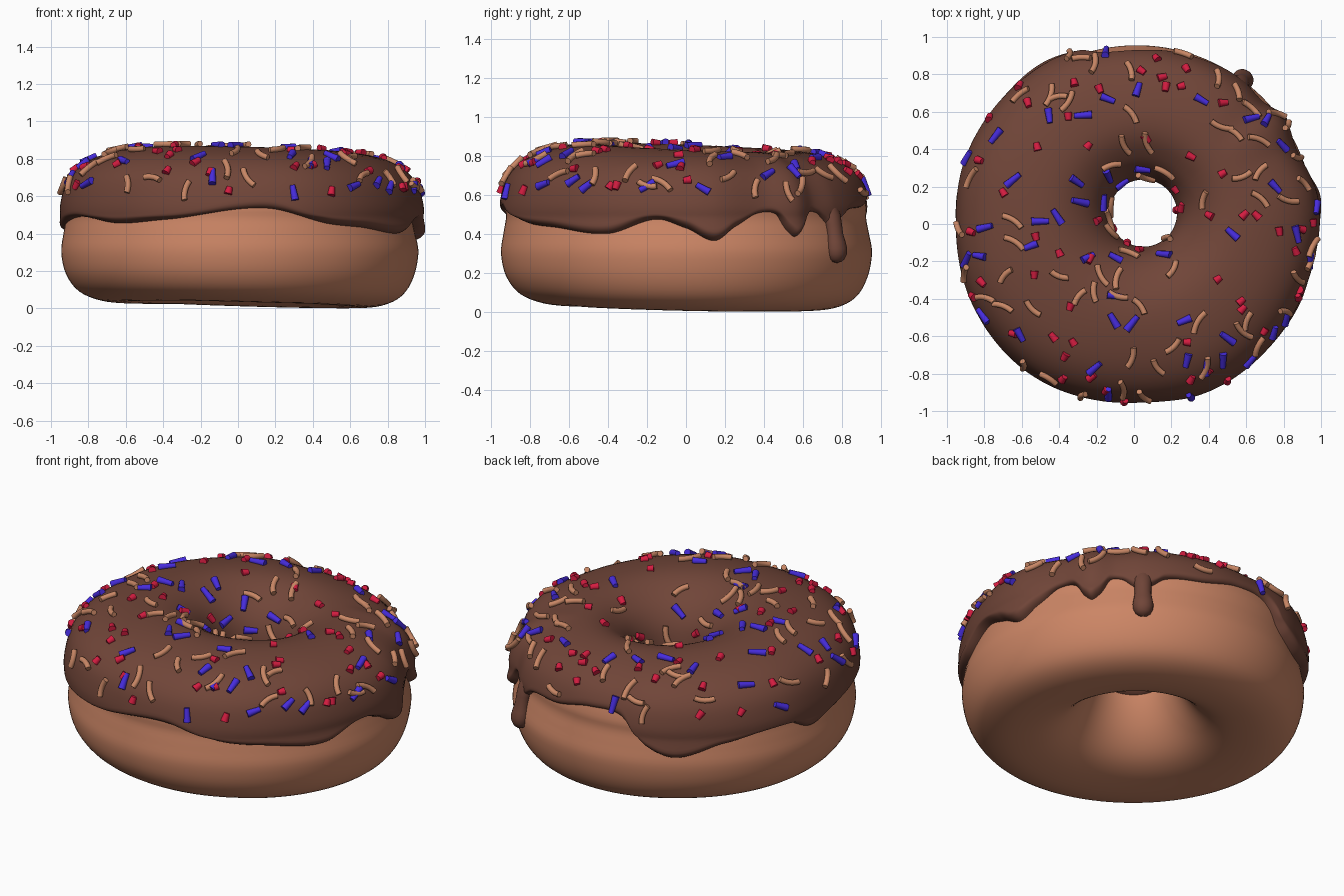
import bpy, bmesh, math, random
from mathutils import Vector, Matrix

if "Cube" in bpy.data.objects:
    bpy.data.objects.remove(bpy.data.objects["Cube"])

random.seed(7)


def material(name, rgb):
    m = bpy.data.materials.new(name)
    m.diffuse_color = (*rgb, 1)
    m.use_nodes = True
    m.node_tree.nodes["Principled BSDF"].inputs["Base Color"].default_value = m.diffuse_color
    return m


DOUGH = material("baked dough", (0.60, 0.235, 0.13))
ICING = material("chocolate icing", (0.163, 0.060, 0.040))
TAN = material("tan sprinkle", (0.58, 0.24, 0.13))
BLUE = material("blue sprinkle", (0.062, 0.025, 0.72))
RED = material("red sprinkle", (0.66, 0.012, 0.052))

# Dough cross-section (radius, height): outer side, top, hole, underside
PROFILE = [(.95, .30), (.938, .40), (.925, .48), (.925, .55), (.895, .66), (.83, .74),
           (.72, .795), (.56, .825), (.43, .81), (.32, .745), (.25, .65), (.22, .54),
           (.215, .44), (.242, .33), (.305, .20), (.39, .10), (.49, .045), (.62, .025),
           (.75, .035), (.86, .085), (.925, .18)]
# Lower edge of the icing: angle in degrees, height
EDGE = [(0, .43), (9, .365), (16, .44), (24, .51), (30, .50), (33.3, .42), (36, .385),
        (38.7, .42), (42, .51), (46, .51), (49.5, .47), (53, .42), (56.5, .47), (61, .52),
        (75, .545), (90, .60), (102, .59), (112, .42), (121, .365), (138, .435), (163, .48),
        (172, .42), (184, .45), (205, .49), (227, .455), (245, .475), (279, .535),
        (302, .45), (313, .435), (335, .402), (351, .475)]
# Outline of the icing seen from above: angle in degrees, radius
OUTLINE = [(8, .992), (25, .955), (36, .985), (44, .95), (53, .962), (80, .955), (98, .955),
           (112, .985), (135, .98), (160, .975), (180, .96), (205, .972), (235, .982),
           (270, .962), (295, .982), (325, .976), (345, .978)]


def table(points, deg):
    """Smooth curve through the points, running around the circle."""
    deg, n = deg % 360, len(points)
    at = lambda i: (points[i % n][0] + 360 * (i // n), points[i % n][1])
    i = max((j for j in range(-1, n) if at(j)[0] <= deg))
    p, a, b, q = at(i - 1), at(i), at(i + 1), at(i + 2)
    h = b[0] - a[0]
    slope = lambda l, c, r: ((c[1] - l[1]) / (c[0] - l[0]) + (r[1] - c[1]) / (r[0] - c[0])) / 2
    m0, m1 = (0.8 * h * slope(p, a, b), 0.8 * h * slope(a, b, q))
    k = (deg - a[0]) / h
    return ((2 * k**3 - 3 * k * k + 1) * a[1] + (k**3 - 2 * k * k + k) * m0
            + (3 * k * k - 2 * k**3) * b[1] + (k**3 - k * k) * m1)


def section(u):
    """Point on the closed dough cross-section."""
    n = len(PROFILE)
    i = math.floor(u)
    k = u - i
    a, b, c, d = (Vector(PROFILE[(i + j) % n]) for j in (-1, 0, 1, 2))
    return 0.5 * (2 * b + (c - a) * k + (2 * a - 5 * b + 4 * c - d) * k * k
                  + (3 * b - a - 3 * c + d) * k ** 3)


def place(deg, p):
    """Turn a cross-section point into 3D, with the off-centre hole and uneven height."""
    t = math.radians(deg)
    w = min(1, max(0, (.93 - p.x) / .72))
    low = min(1, max(0, (.3 - p.y) / .25))
    high = min(1, max(0, (p.y - .5) / .3))
    z = p.y + high * (.025 * math.cos(t - 4.15) - .016)
    z += low * (.018 * max(0, math.cos(t - 4)) ** 2 - .024 * max(0, math.cos(t - .6)))
    belly = min(1, max(0, (.46 - p.y) / .16)) * min(1, max(0, (p.x - .6) / .3))
    r = p.x * (1 + .012 * belly * max(0, math.cos(t - .5)))
    return Vector((r * math.cos(t) + .05 * w + .005 * (1 - w), r * math.sin(t) + .058 * w, z))


def icing_point(deg, u, lip=1.0):
    """Dough surface pushed outwards by the icing thickness."""
    tangent = section(u + .05) - section(u - .05)
    normal = Vector((tangent.y, -tangent.x)).normalized()
    side = min(1, max(0, (7 - u) / 3))
    thick = .034 + (table(OUTLINE, deg) - .963) * side
    return place(deg, section(u) + normal * (thick * lip - .004 * (1 - lip)))


def finish(name, bm, mat, angle=None):
    bmesh.ops.recalc_face_normals(bm, faces=bm.faces)
    mesh = bpy.data.meshes.new(name)
    bm.to_mesh(mesh)
    bm.free()
    mesh.materials.append(mat)
    obj = bpy.data.objects.new(name, mesh)
    bpy.context.collection.objects.link(obj)
    mesh.shade_smooth()
    if angle:
        bpy.ops.object.select_all(action='DESELECT')
        obj.select_set(True)
        bpy.context.view_layer.objects.active = obj
        bpy.ops.object.shade_smooth_by_angle(angle=math.radians(angle))


def skin(bm, rows, wrap_rows, wrap_cols):
    """Quads across a grid of points."""
    grid = [[bm.verts.new(p) for p in row] for row in rows]
    nr, nc = len(grid), len(grid[0])
    for i in range(nr if wrap_rows else nr - 1):
        for j in range(nc if wrap_cols else nc - 1):
            a, b = grid[i], grid[(i + 1) % nr]
            bm.faces.new((a[j], b[j], b[(j + 1) % nc], a[(j + 1) % nc]))
    return grid


# Dough ring
bm = bmesh.new()
skin(bm, [[place(i * 2.5, section(j / 4)) for j in range(84)] for i in range(144)], True, True)
finish("dough_ring", bm, DOUGH)


def edge_param(height):
    lo, hi = -2.0, 6.0
    for _ in range(30):
        mid = (lo + hi) / 2
        lo, hi = (mid, hi) if section(mid).y < height else (lo, mid)
    return lo


# Icing with a rounded, wavy lip
steps = [0, .002, .006, .013, .023, .035] + [.05 + .9 * i / 36 for i in range(37)] + [.97, .985, 1]
rows = []
for i in range(480):
    deg = i * .75
    start = edge_param(table(EDGE, deg))
    end = 12.1 + .4 * max(0, math.cos(math.radians(deg - 230)))
    row = []
    for s in steps:
        d = min(1, min(s, 1 - s) / .037)
        row.append(icing_point(deg, start + (end - start) * s, math.sqrt(1 - (1 - d) ** 2)))
    rows.append(row)
bm = bmesh.new()
skin(bm, rows, True, False)
# Long drip hanging from the lip: (height, half width, distance out)
turn = math.radians(53)
out, across = Vector((math.cos(turn), math.sin(turn), 0)), Vector((-math.sin(turn), math.cos(turn), 0))
drip = [(.64, .03, .87), (.57, .045, .905), (.50, .052, .932), (.45, .047, .948), (.40, .046, .957),
        (.36, .053, .964), (.325, .058, .969), (.295, .055, .97), (.27, .042, .97),
        (.257, .025, .97), (.252, .005, .97)]
skin(bm, [[out * (d + .9 * r * math.cos(q)) + across * r * math.sin(q) + Vector((0, 0, z))
           for q in (math.tau * j / 24 for j in range(24))] for z, r, d in drip], False, True)
finish("icing", bm, ICING)


# Sprinkle: straight or bent tapered rod
def rod(bm, frame, length, r0, r1, bend, cuts):
    rows = []
    for i in range(cuts + 1):
        k = i / cuts
        a = bend * (k - .5)
        c, side = Vector((length * (k - .5), 0, 0)), Vector((math.sin(a), math.cos(a), 0))
        if bend:
            c = Vector((math.sin(a), math.cos(a) - 1, 0)) * (length / bend)
        r = r0 + (r1 - r0) * k
        rows.append([frame @ (c + r * (side * math.cos(q) + Vector((0, 0, math.sin(q)))))
                     for q in (math.tau * j / 10 for j in range(10))])
    grid = skin(bm, rows, False, True)
    bm.faces.new(grid[0])
    bm.faces.new(grid[-1])


spots = [(icing_point(d, u / 10), d, u / 10) for d in range(0, 360, 2) for u in range(38, 111, 2)]
taken = []


def scatter(name, mat, top, extra, length, r0, r1, bend, cuts, lift):
    """Sprinkles at the given x, y (hundredths), plus random ones on the steep sides."""
    chosen = []
    for x, y in zip(top[::2], top[1::2]):
        chosen.append(min(spots, key=lambda s: (s[0].x - x / 100) ** 2 + (s[0].y - y / 100) ** 2)[1:])
        taken.append(icing_point(*chosen[-1]))
    while extra:
        u = random.uniform(3.5, 5) if random.random() < .75 else random.uniform(9.3, 11)
        deg = random.uniform(0, 360)
        p = icing_point(deg, u)
        if all((p - q).length > .08 for q in taken):
            taken.append(p)
            chosen.append((deg, u))
            extra -= 1
    bm = bmesh.new()
    for deg, u in chosen:
        p = icing_point(deg, u)
        along = icing_point(deg, u + .1) - icing_point(deg, u - .1)
        around = icing_point(deg + 1, u) - icing_point(deg - 1, u)
        n = around.cross(along).normalized()
        if n.dot(p - place(deg, section(u))) < 0:
            n = -n
        x = (Matrix.Rotation(random.uniform(0, math.tau), 3, n) @ along).normalized()
        frame = Matrix((x, n.cross(x), n)).transposed().to_4x4()
        frame.translation = p + n * lift
        rod(bm, frame, length * random.uniform(.85, 1.15), r0, r1, bend, cuts)
    finish(name, bm, mat, 40)


scatter("curved_tan_sprinkles", TAN, [
    -2, 82, -40, 67, 46, 76, 55, 71, 77, 60, -1, 58, 6, 43, 47, 51, 53, 49, 66, 45, 88, 37, -13, 32,
    17, 28, 67, 29, 57, 24, 68, 13, 82, 12, -5, 42, 38, 13, -66, 2, -64, -9, -95, -3, -91, -27, -68, -28,
    95, -20, -40, -29, -31, -39, -23, -37, -9, -29, 3, -43, -9, -40, 22, -25, 33, -52, -2, -70, 11, -76,
    20, -65, 59, -52, 58, -58, 81, -45, -57, -76, -4, -88, -70, -45, -53, -45, -18, -29, 19, -8, -13, -5,
    -14, 2, -44, 68, -34, 65], 20, .115, .016, .016, .8, 6, .011)
scatter("long_blue_sprinkles", BLUE, [
    -14, 67, 2, 71, 37, 66, -27, 58, -44, 58, -73, 48, -65, 24, -30, 22, -14, 26, -30, 12, 79, 42, 62, 56,
    76, 20, 87, -4, -80, -2, -82, -18, -42, 4, -56, -12, -51, 2, -25, -18, -10, -19, -10, -39, -10, -52,
    -1, -52, 26, -51, -21, -76, -61, -58, 49, -62, 29, -74, 38, -76, 63, -73, 74, -58, 81, -51, 94, -20,
    53, -5], 13, .088, .021, .015, 0, 1, .007)
scatter("short_red_sprinkles", RED, [
    -18, 72, -32, 74, 3, 82, 14, 79, 18, 72, 25, 73, -56, 66, -35, 57, -52, 42, -83, 33, -71, 16, -25, 43,
    6, 47, 30, 36, 23, 19, 47, 27, 47, 66, 65, 4, 58, 5, 41, 4, 46, -30, 56, -40, 59, -45, 70, -56,
    88, -40, 89, -34, 77, -3, 89, -3, -53, -27, -35, -45, -32, -63, -44, -61, -38, -70, -24, -82, -15, -89,
    27, -63, 40, -79, -40, -16, -25, -19, -52, -6, -89, -41, -65, -57, -9, -1], 17, .044, .022, .016, 0, 1, .007)
